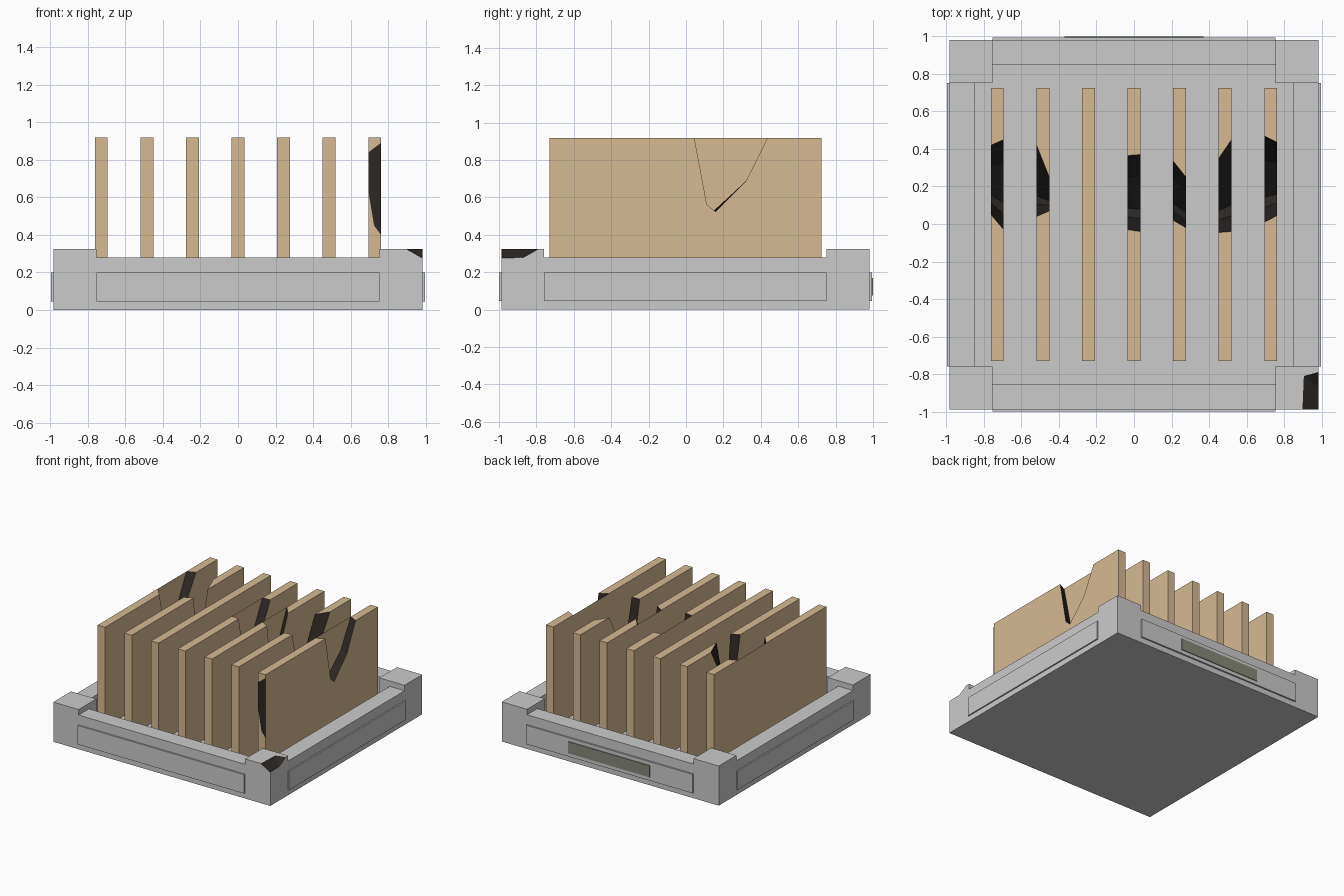
import bpy, bmesh

if "Cube" in bpy.data.objects:
    bpy.data.objects.remove(bpy.data.objects["Cube"])

YC = -0.003      # centre of the tray in y (the plate sticks out behind)
FLOOR = 0.1      # recessed tray floor


def material(name, col):
    m = bpy.data.materials.new(name)
    m.diffuse_color = (*col, 1)
    m.use_nodes = True
    m.node_tree.nodes["Principled BSDF"].inputs["Base Color"].default_value = m.diffuse_color
    return m


grey = material("grey", (0.7, 0.7, 0.7))
tan = material("tan", (0.67, 0.49, 0.29))
dark = material("broken_dark", (0.024, 0.02, 0.018))
olive = material("olive", (0.24, 0.245, 0.19))


def finish(name, bm, *mats):
    bmesh.ops.recalc_face_normals(bm, faces=bm.faces)
    me = bpy.data.meshes.new(name)
    bm.to_mesh(me)
    bm.free()
    for m in mats:
        me.materials.append(m)
    ob = bpy.data.objects.new(name, me)
    bpy.context.collection.objects.link(ob)
    return ob


def box(name, x0, x1, y0, y1, z0, z1, mat):
    bm = bmesh.new()
    bmesh.ops.create_cube(bm, size=1)
    for v in bm.verts:
        v.co = (x1 if v.co.x > 0 else x0, y1 if v.co.y > 0 else y0, z1 if v.co.z > 0 else z0)
    return finish(name, bm, mat)


def cut(ob, cutter):
    mod = ob.modifiers.new("cut", 'BOOLEAN')
    mod.operation = 'DIFFERENCE'
    mod.solver = 'EXACT'
    mod.material_mode = 'TRANSFER'
    mod.object = cutter
    bpy.context.view_layer.objects.active = ob
    bpy.ops.object.modifier_apply(modifier=mod.name)
    bpy.data.objects.remove(cutter)


# Tray with raised corners and a recessed cross-shaped floor
tray = box("tray", -0.984, 0.984, YC - 0.984, YC + 0.984, 0, 0.325, grey)
for hx, hy, z in ((0.755, 1.2, 0.28), (1.2, 0.755, 0.28), (0.755, 0.85, FLOOR), (0.85, 0.755, FLOOR)):
    cut(tray, box("cutter", -hx, hx, YC - hy, YC + hy, z, 0.6, grey))

# Broken front right corner
bm = bmesh.new()
for x, y, z in ((0.895, -1.05, 0.325), (0.905, -0.81, 0.325), (1.05, -0.77, 0.325),
                (1.05, -0.92, 0.24), (1.05, -1.05, 0.24)):
    bm.verts.new((x, y, z))
    bm.verts.new((x, y, 0.4))
bmesh.ops.convex_hull(bm, input=bm.verts)
cut(tray, finish("chip_cutter", bm, dark))

# Raised side panels and the back plate
for s, side in ((-1, "front"), (1, "back")):
    a, b = sorted((YC + s * 0.95, YC + s * 0.997))
    box(side + "_panel", -0.755, 0.755, a, b, 0.045, 0.2, grey)
for s, side in ((-1, "left"), (1, "right")):
    a, b = sorted((s * 0.95, s * 0.995))
    box(side + "_panel", a, b, YC - 0.755, YC + 0.755, 0.045, 0.2, grey)
box("back_plate", -0.37, 0.37, 0.98, 1.0, 0.075, 0.17, olive)

# Upright fins: notch limits (left start, left end, right start, right end, depth)
NOTCH = {0: (0.05, 0.42, -0.03, 0.45, 0.36), 1: (0.04, 0.42, 0.07, 0.25, 0.36),
         3: (-0.03, 0.365, -0.04, 0.37, 0.38), 4: (0.02, 0.335, -0.02, 0.25, 0.34),
         5: (-0.045, 0.35, -0.04, 0.45, 0.38), 6: (0.01, 0.47, 0.045, 0.435, 0.395)}
SKINNED = (0, 3, 4, 6)      # fins whose left face is unbroken
SHAPE = ((0, 0), (0.17, 0.9), (0.29, 1), (0.71, 0.58), (1, 0))
TOP, Y0, Y1 = 0.918, -0.731, 0.725


def fin_side(bm, x, notch):
    pts = [(Y1, FLOOR - 0.01), (Y0, FLOOR - 0.01), (Y0, TOP)]
    if notch:
        a, b, d = notch
        pts += [(a + (b - a) * u, TOP - d * w) for u, w in SHAPE]
    pts.append((Y1, TOP))
    return [bm.verts.new((x, y, z)) for y, z in pts]


for i in range(7):
    x = -0.728 + i * 0.2427
    n = NOTCH.get(i)
    bm = bmesh.new()
    left = fin_side(bm, x - 0.034, n and (n[0], n[1], n[4]))
    right = fin_side(bm, x + 0.034, n and (n[2], n[3], n[4]))
    bm.faces.new(left)
    bm.faces.new(right[::-1])
    for k in range(len(left)):
        j = (k + 1) % len(left)
        f = bm.faces.new((left[k], right[k], right[j], left[j]))
        f.material_index = 1 if n and 3 <= k <= 6 else 0
    if i in SKINNED:
        bm.faces.new(left[3:8])
        bmesh.ops.dissolve_faces(bm, faces=[])
    finish(f"fin_{i + 1}", bm, tan, dark)

# Shallow dark scar on the front edge of the right fin
bm = bmesh.new()
bm.faces.new([bm.verts.new((x, Y0 - 0.002, z)) for x, z in
              ((0.695, 0.84), (0.695, 0.63), (0.725, 0.45), (0.762, 0.4), (0.762, 0.89))])
finish("fin_scar", bm, dark)
